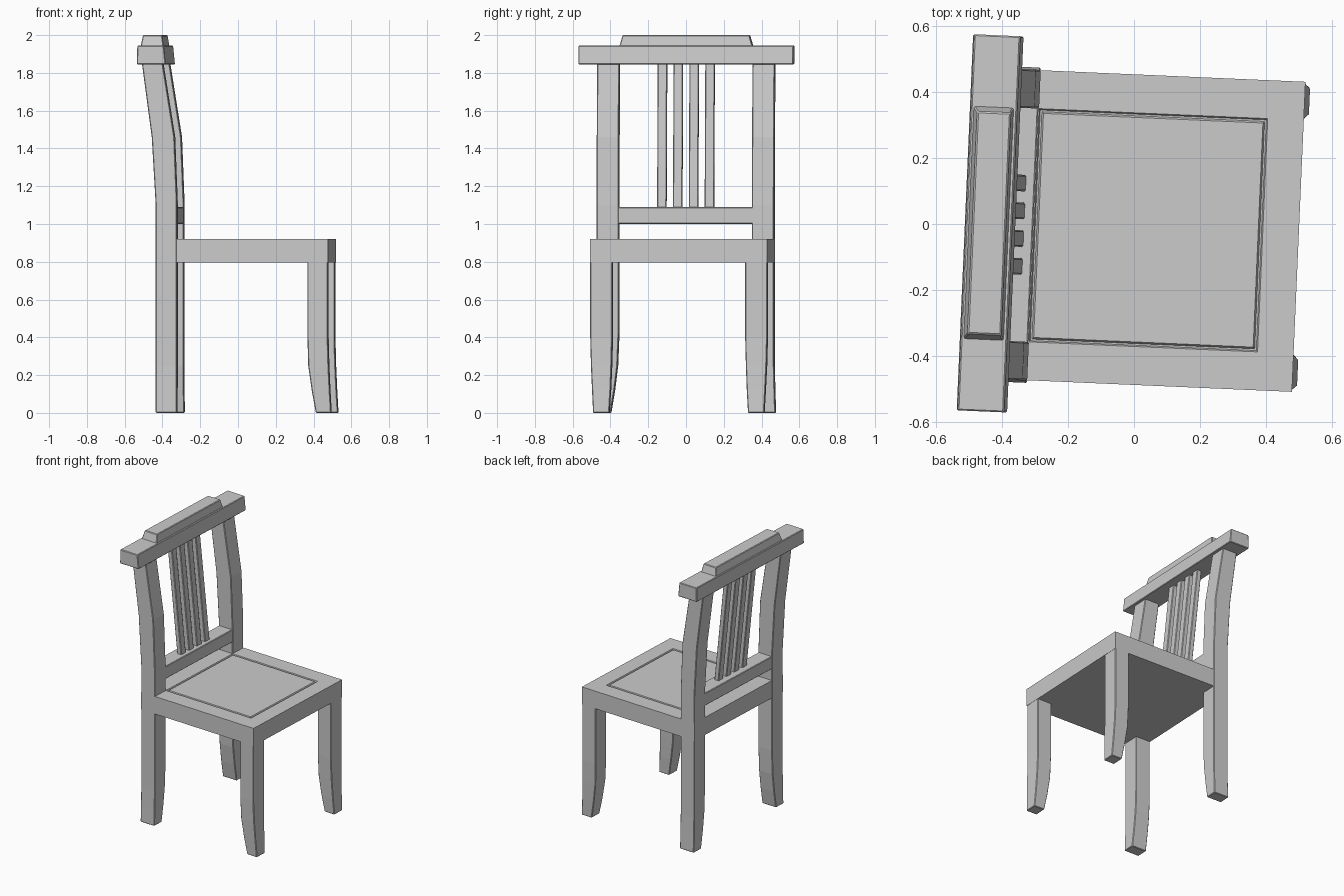
import bpy, bmesh, math
from mathutils import Matrix

# Whole chair is turned slightly about z
PLACE = Matrix.Rotation(math.radians(-2.5), 4, 'Z') @ Matrix.Translation((0, -0.017, 0))


def loft(name, sections, side=1, bevel=0.004):
    """Skin stacked rectangles (z, x0, x1, y0, y1); side=-1 mirrors in y."""
    bm = bmesh.new()
    rings = []
    for z, x0, x1, y0, y1 in sections:
        rings.append([bm.verts.new((x, y * side, z))
                      for x, y in ((x0, y0), (x1, y0), (x1, y1), (x0, y1))])
    bm.faces.new(rings[0])
    bm.faces.new(rings[-1])
    for a, b in zip(rings, rings[1:]):
        for i in range(4):
            j = (i + 1) % 4
            bm.faces.new((a[i], a[j], b[j], b[i]))
    bmesh.ops.recalc_face_normals(bm, faces=bm.faces)
    mesh = bpy.data.meshes.new(name)
    bm.to_mesh(mesh)
    bm.free()
    obj = bpy.data.objects.new(name, mesh)
    bpy.context.collection.objects.link(obj)
    obj.matrix_world = PLACE
    if bevel:
        mod = obj.modifiers.new("edge_bevel", 'BEVEL')
        mod.width = bevel
        mod.segments = 1
        mod.limit_method = 'ANGLE'
    return obj


# Seat slab with a grooved panel in its top
def panel(z, d):
    return (z, -0.302 + d, 0.39 - d, -0.353 + d, 0.353 - d)


slab = (-0.414, 0.499, -0.469, 0.469)
loft("seat", [(0.795, *slab), (0.92, *slab), panel(0.92, 0), panel(0.91, 0.004),
              panel(0.91, 0.009), panel(0.92, 0.014)], bevel=0)

for side, label in ((1, "left"), (-1, "right")):
    # Front legs sweep forward at the foot
    loft("front_leg_" + label, [
        (0.0, 0.433, 0.514, 0.368, 0.453),
        (0.12, 0.411, 0.507, 0.361, 0.459),
        (0.25, 0.393, 0.501, 0.356, 0.465),
        (0.40, 0.389, 0.497, 0.352, 0.469),
        (0.80, 0.389, 0.497, 0.352, 0.469)], side)
    # Back legs flare sideways at the foot and lean back above the seat
    loft("back_post_" + label, [
        (0.0, -0.415, -0.302, 0.396, 0.477),
        (0.12, -0.415, -0.302, 0.376, 0.473),
        (0.25, -0.415, -0.302, 0.360, 0.470),
        (0.42, -0.415, -0.302, 0.353, 0.470),
        (1.10, -0.415, -0.302, 0.353, 0.470),
        (1.46, -0.436, -0.316, 0.353, 0.470),
        (1.85, -0.488, -0.378, 0.353, 0.470)], side)

# Lower back rail
loft("lower_back_rail", [(z, -0.413, -0.304, -0.36, 0.36) for z in (1.0, 1.09)])

# Four leaning slats
for i in range(4):
    y = -0.126 + 0.084 * i
    loft("back_slat_%d" % (i + 1), [(1.08, -0.366, -0.331, y - 0.025, y + 0.025),
                                    (1.855, -0.448, -0.413, y - 0.025, y + 0.025)])

# Top rail and its raised cap
loft("top_rail", [(1.845, -0.511, -0.358, -0.569, 0.569),
                  (1.945, -0.508, -0.368, -0.569, 0.569)])
loft("top_cap", [(1.94, -0.500, -0.378, -0.353, 0.353),
                 (2.0, -0.488, -0.387, -0.336, 0.336)])
